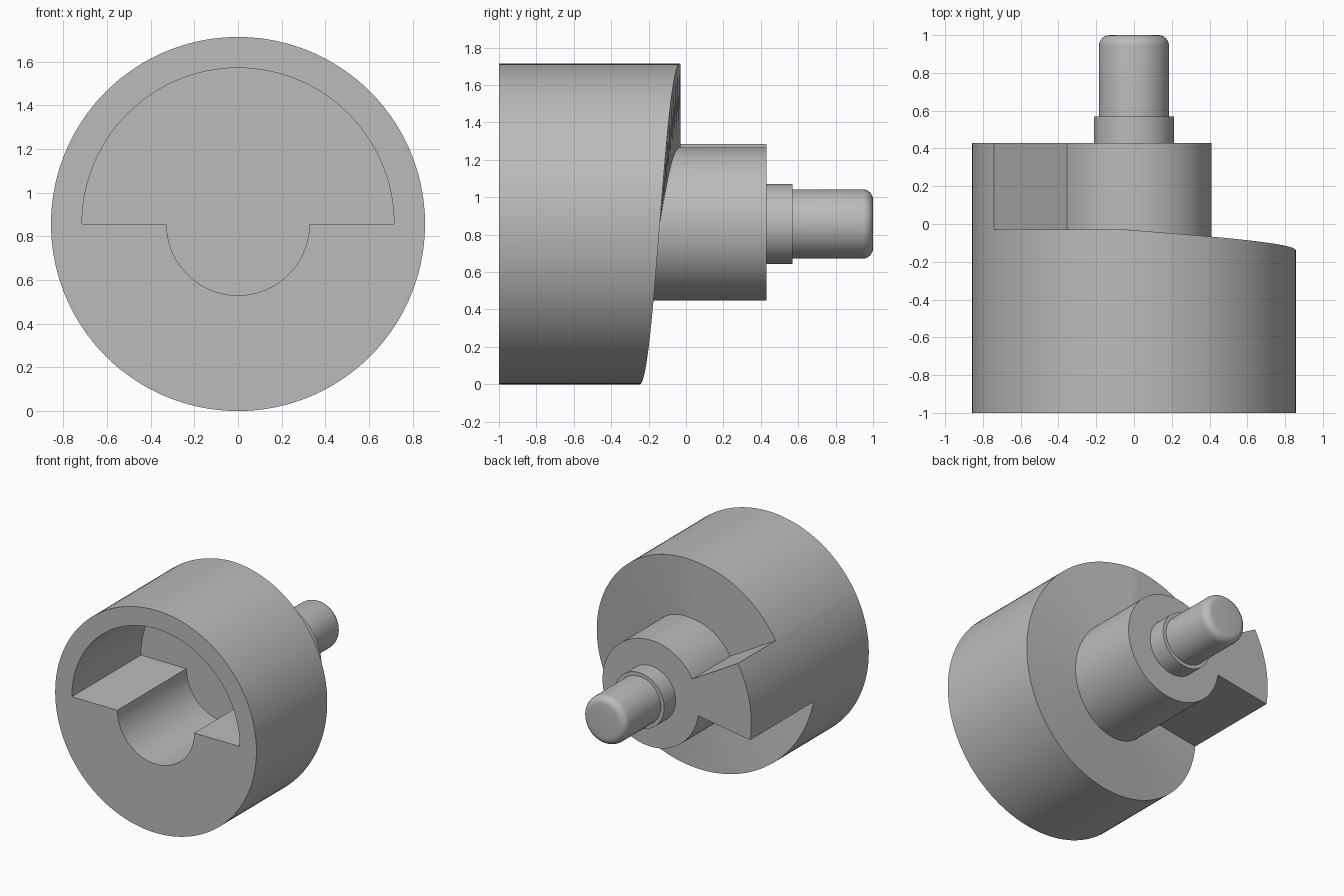
import bpy, bmesh
from math import radians, cos, sin

cube = bpy.data.objects.get("Cube")
if cube:
    bpy.data.objects.remove(cube, do_unlink=True)

RADIUS, HUB, STEP = 0.857, 0.41, 3
FRONT, FLOOR, HUB_BACK = -1.0, -0.16, 0.43
POCKET, BORE = 0.715, 0.327

grey = bpy.data.materials.new("plain grey")
grey.use_nodes = True
colour = (0.5, 0.5, 0.5, 1)
grey.diffuse_color = colour
grey.node_tree.nodes["Principled BSDF"].inputs["Base Color"].default_value = colour


def sweep(name, columns):
    """Join (angle, [(radius, y), ...]) profiles around the long axis."""
    bm = bmesh.new()
    rings = []
    for angle, profile in columns:
        a = radians(angle)
        rings.append([bm.verts.new((r * cos(a), y, RADIUS + r * sin(a)))
                      for r, y in profile])
    for i, ring in enumerate(rings):
        other = rings[(i + 1) % len(rings)]
        for k in range(len(ring) - 1):
            bm.faces.new((ring[k], ring[k + 1], other[k + 1], other[k]))
    bmesh.ops.remove_doubles(bm, verts=bm.verts, dist=1e-5)
    bmesh.ops.recalc_face_normals(bm, faces=bm.faces)
    flat = [f for f in bm.faces if f.calc_area() < 1e-7]
    bmesh.ops.delete(bm, geom=flat, context='FACES')
    mesh = bpy.data.meshes.new(name)
    bm.to_mesh(mesh)
    bm.free()
    mesh.materials.append(grey)
    obj = bpy.data.objects.new(name, mesh)
    bpy.context.collection.objects.link(obj)
    bpy.ops.object.select_all(action='DESELECT')
    obj.select_set(True)
    bpy.context.view_layer.objects.active = obj
    bpy.ops.object.shade_smooth_by_angle(angle=radians(30))
    return obj


def ramp(angle):
    """Back face: level beside the tooth, then a falling spiral."""
    return min(-0.03, -0.14 + 0.107 * angle / 90)


# Cam body: stepped pocket in front, spiral back face, stop tooth and hub
columns = []
for start, end, pocket, tooth in ((-171, 0, BORE, False), (0, 150, POCKET, False),
                                  (150, 180, POCKET, True), (180, 189, BORE, True)):
    for angle in range(start, end + 1, STEP):
        back = HUB_BACK if tooth else ramp(angle)
        columns.append((angle, [(0, FLOOR), (pocket, FLOOR), (pocket, FRONT),
                                (RADIUS, FRONT), (RADIUS, back), (HUB, back),
                                (HUB, HUB_BACK), (0, HUB_BACK)]))
sweep("cam_body", columns)

# Shaft: collar and pin with a rounded tip
COLLAR, PIN, ROUND = 0.213, 0.185, 0.055
tip = [(PIN - ROUND + ROUND * cos(radians(a)), 1 - ROUND + ROUND * sin(radians(a)))
       for a in range(0, 91, 15)]
shaft = [(0, HUB_BACK - 0.05), (COLLAR, HUB_BACK - 0.05), (COLLAR, 0.57), (PIN, 0.57)]
shaft += tip + [(0, 1)]
sweep("shaft", [(angle, shaft) for angle in range(0, 360, 5)])
